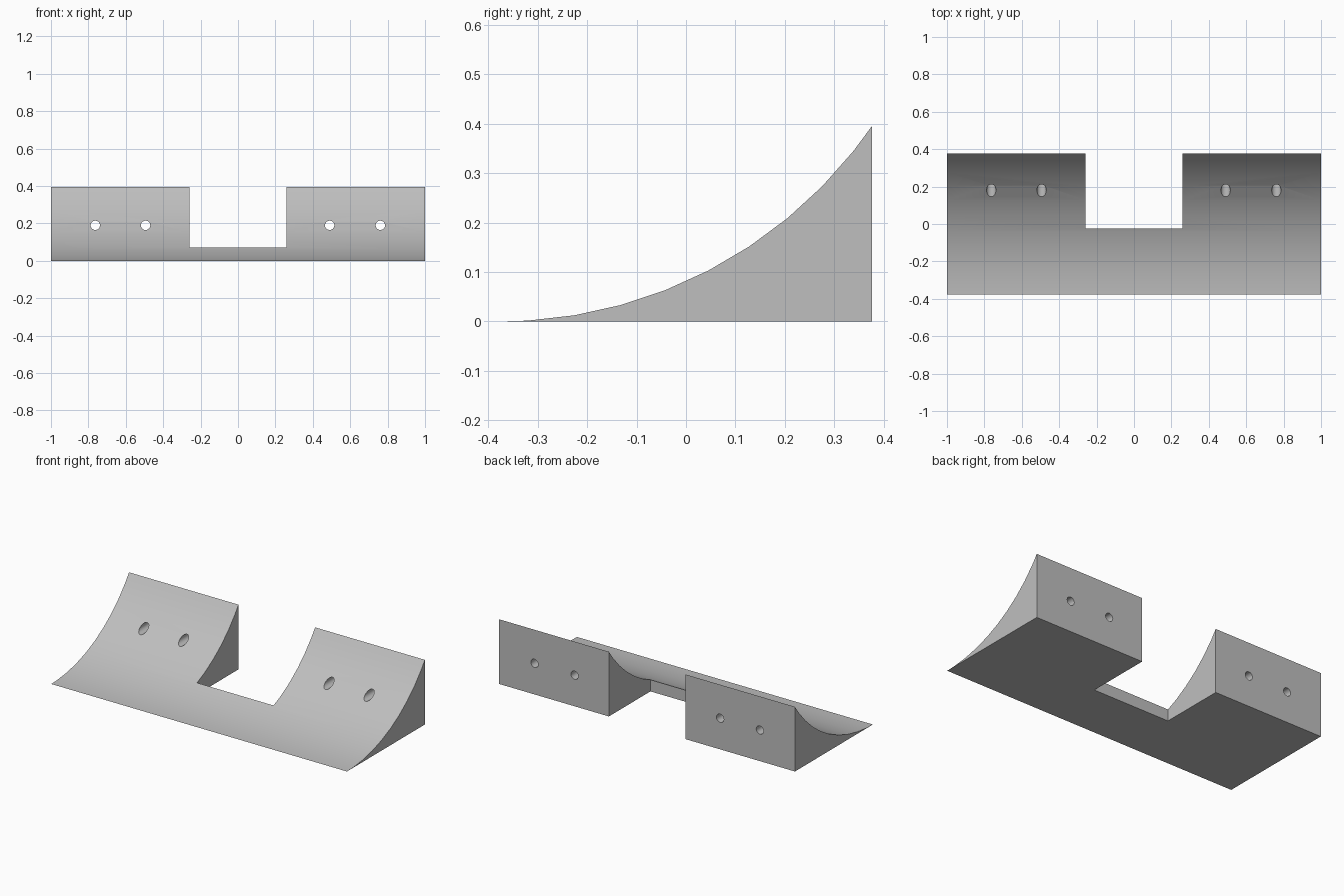
import bpy
import bmesh
from math import asin, cos, sin, radians
from mathutils import Matrix, Vector

default = bpy.data.objects.get("Cube")
if default:
    bpy.data.objects.remove(default, do_unlink=True)

HALF_LEN, HALF_DEPTH, RADIUS = 1.0, 0.376, 0.913
NOTCH_LEFT, NOTCH_RIGHT, NOTCH_FRONT = 0.258, -0.26, -0.025
HOLE_X, HOLE_Z, HOLE_RADIUS = (-0.763, -0.494, 0.49, 0.761), 0.19, 0.025

grey = bpy.data.materials.new("light_grey")
grey.use_nodes = True
colour = (0.52, 0.52, 0.52, 1)
grey.diffuse_color = colour
grey.node_tree.nodes["Principled BSDF"].inputs["Base Color"].default_value = colour


def add_object(name, bm):
    bmesh.ops.recalc_face_normals(bm, faces=bm.faces[:])
    mesh = bpy.data.meshes.new(name)
    bm.to_mesh(mesh)
    bm.free()
    mesh.materials.append(grey)
    obj = bpy.data.objects.new(name, mesh)
    bpy.context.collection.objects.link(obj)
    return obj


# Curved wedge: a concave arc profile extruded along x
end = asin(2 * HALF_DEPTH / RADIUS)
angles = [0] + [radians(3.5 + 6 * i) for i in range(9)] + [end]
profile = [(RADIUS * sin(a) - HALF_DEPTH, RADIUS * (1 - cos(a))) for a in angles]
profile.append((HALF_DEPTH, 0))
bm = bmesh.new()
face = bm.faces.new([bm.verts.new((-HALF_LEN, y, z)) for y, z in profile])
sweep = bmesh.ops.extrude_face_region(bm, geom=[face])
moved = [v for v in sweep["geom"] if isinstance(v, bmesh.types.BMVert)]
bmesh.ops.translate(bm, verts=moved, vec=(2 * HALF_LEN, 0, 0))
wedge = add_object("curved_wedge_base", bm)

# Notch cutter open to the back
bm = bmesh.new()
centre = Vector(((NOTCH_LEFT + NOTCH_RIGHT) / 2, NOTCH_FRONT + 0.5, 0.2))
size = Matrix.Diagonal((NOTCH_LEFT - NOTCH_RIGHT, 1, 1, 1))
bmesh.ops.create_cube(bm, size=1, matrix=Matrix.Translation(centre) @ size)
cutters = [add_object("notch_cutter", bm)]

# Screw hole cutters running front to back
bm = bmesh.new()
for x in HOLE_X:
    place = Matrix.Translation((x, 0.2, HOLE_Z)) @ Matrix.Rotation(radians(90), 4, "X")
    bmesh.ops.create_cone(bm, cap_ends=True, segments=24, radius1=HOLE_RADIUS,
                          radius2=HOLE_RADIUS, depth=1, matrix=place)
cutters.append(add_object("screw_hole_cutter", bm))

# Cut the wedge, then discard the cutters
bpy.context.view_layer.objects.active = wedge
for cutter in cutters:
    cutter.hide_render = True
    cut = wedge.modifiers.new(cutter.name, "BOOLEAN")
    cut.operation = "DIFFERENCE"
    cut.solver = "EXACT"
    cut.object = cutter
    bpy.ops.object.modifier_apply(modifier=cut.name)
    bpy.data.objects.remove(cutter, do_unlink=True)

# Smooth curve with crisp outer edges
bpy.ops.object.select_all(action="DESELECT")
wedge.select_set(True)
bpy.ops.object.shade_smooth_by_angle(angle=radians(30))
